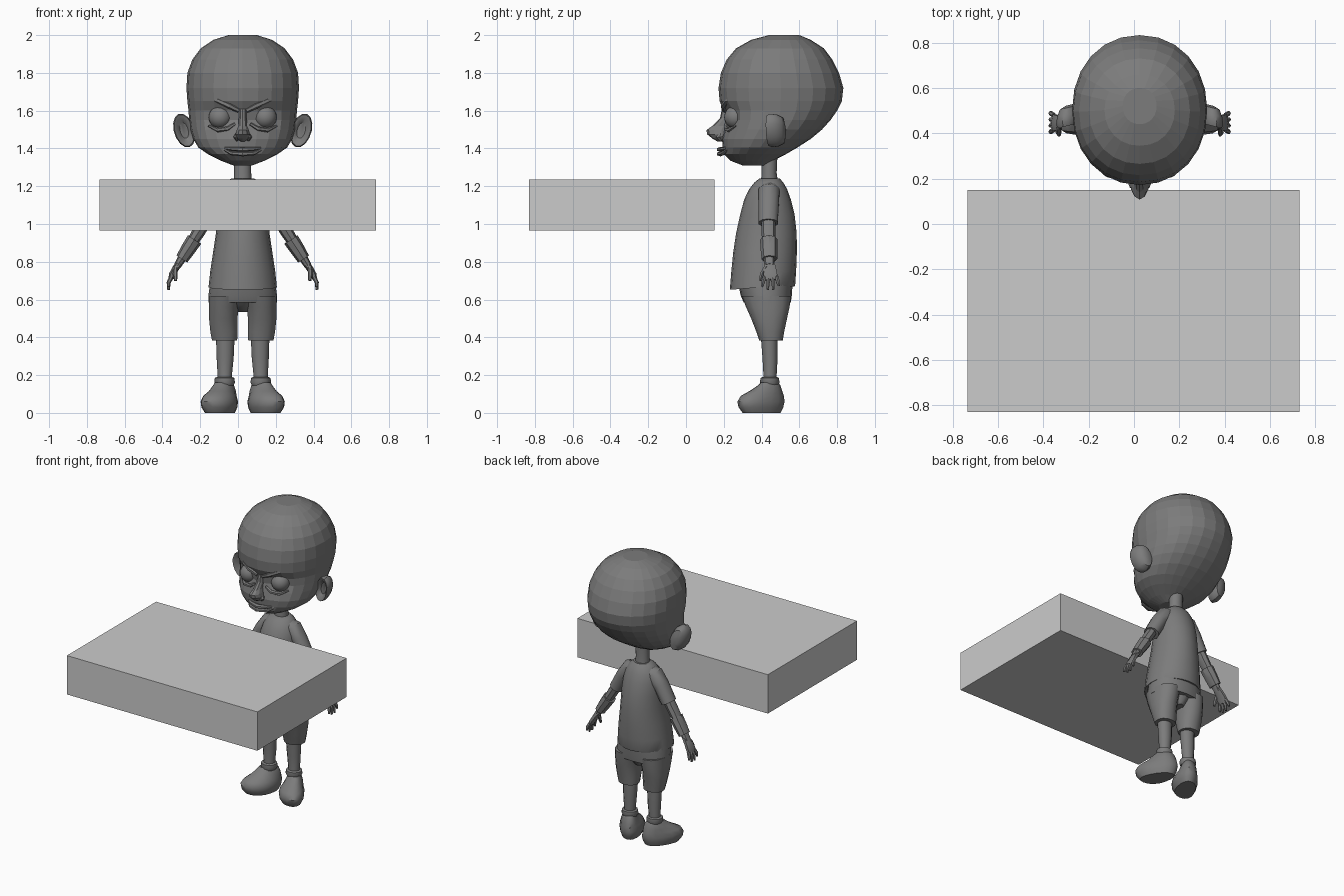
import bpy, bmesh, math
from mathutils import Vector

CX = 0.025  # the figure stands slightly off the centre line


def material(name, v):
    m = bpy.data.materials.new(name)
    m.diffuse_color = (v, v, v, 1)
    return m


BODY = material("dark grey", 0.2)
SLAB = material("light grey", 0.6)


def finish(name, bm, mirror=False, smooth=True, mat=BODY, x=CX):
    bmesh.ops.recalc_face_normals(bm, faces=bm.faces)
    me = bpy.data.meshes.new(name)
    bm.to_mesh(me)
    bm.free()
    ob = bpy.data.objects.new(name, me)
    bpy.context.collection.objects.link(ob)
    ob.location.x = x
    me.materials.append(mat)
    if smooth:
        bpy.ops.object.select_all(action='DESELECT')
        ob.select_set(True)
        bpy.context.view_layer.objects.active = ob
        bpy.ops.object.shade_smooth_by_angle(angle=math.radians(40))
    if mirror:
        ob.modifiers.new("Mirror", 'MIRROR')
    return ob


def skin(bm, rings):
    """Bridge rings of points and close both ends."""
    vs = [[bm.verts.new(p) for p in r] for r in rings]
    n = len(vs[0])
    for a, b in zip(vs, vs[1:]):
        for i in range(n):
            j = (i + 1) % n
            bm.faces.new((a[i], a[j], b[j], b[i]))
    bm.faces.new(vs[0][::-1])
    bm.faces.new(vs[-1])


def level(x, z, rx, y0, y1, n, power=1.0, slope=0.0):
    """Horizontal oval from y0 (front) to y1 (back)."""
    pts, cy, ry = [], (y0 + y1) / 2, (y1 - y0) / 2
    for i in range(n):
        a = 2 * math.pi * i / n
        c, s = math.sin(a), -math.cos(a)
        c, s = (math.copysign(abs(t) ** power, t) for t in (c, s))
        pts.append(Vector((x + rx * c, cy + ry * s, z + slope * s)))
    return pts


def loft(name, rows, n=16, power=1.0, **kw):
    bm = bmesh.new()
    skin(bm, [level(*r[:5], n, power, *r[5:]) for r in rows])
    return finish(name, bm, **kw)


def tube(bm, pts, n=8):
    """Tube through (x, y, z, side radius, depth radius)."""
    P = [Vector(p[:3]) for p in pts]
    rings = []
    for i, p in enumerate(pts):
        t = (P[min(i + 1, len(P) - 1)] - P[max(i - 1, 0)]).normalized()
        u = Vector((0, 1, 0)).cross(t).normalized()
        v = t.cross(u)
        rings.append([P[i] + u * p[3] * math.cos(2 * math.pi * k / n)
                      + v * p[4] * math.sin(2 * math.pi * k / n) for k in range(n)])
    skin(bm, rings)


def tubes(name, paths, n=8, **kw):
    bm = bmesh.new()
    for p in paths:
        tube(bm, p, n)
    return finish(name, bm, **kw)


# Slab in front of the figure
bm = bmesh.new()
bmesh.ops.create_cube(bm, size=1)
for v in bm.verts:
    v.co = (v.co.x * 1.465, v.co.y * 0.98 - 0.34, v.co.z * 0.27 + 1.1)
finish("slab", bm, smooth=False, mat=SLAB, x=-0.002)

# Head: faceted egg with sunken eye sockets, cheeks and a brow ridge
rows = [(1.31, .05, .30, .42), (1.335, .115, .235, .46), (1.37, .185, .20, .53),
        (1.405, .235, .195, .59), (1.45, .262, .19, .66), (1.50, .277, .20, .72),
        (1.55, .284, .205, .765), (1.60, .287, .20, .80), (1.65, .293, .178, .825),
        (1.72, .298, .172, .833), (1.80, .293, .185, .81), (1.87, .267, .215, .775),
        (1.93, .222, .265, .73), (1.975, .155, .345, .66), (2.0, .075, .44, .60)]
bm = bmesh.new()
rings = []
for z, rx, y0, y1 in rows:
    ring = level(0, z, rx, y0, y1, 24, 0.95)
    for p in ring:
        if p.y < 0.42:
            d = ((abs(p.x) - .115) / .05) ** 2 + ((p.z - 1.565) / .045) ** 2
            p.y += 0.035 * math.exp(-d)
    rings.append(ring)
skin(bm, rings)
finish("head", bm, smooth=False)

# Eyeballs
bm = bmesh.new()
bmesh.ops.create_uvsphere(bm, u_segments=20, v_segments=14, radius=0.06)
bmesh.ops.translate(bm, verts=bm.verts, vec=(0.12, 0.262, 1.565))
finish("eyeball", bm, mirror=True)

# Slanted brows, and lids below the eyes
tubes("brow", [[(.02, .205, 1.60, .012, .012), (.07, .20, 1.625, .016, .018),
                (.13, .218, 1.652, .014, .014), (.19, .262, 1.665, .006, .008)]],
      6, mirror=True, smooth=False)
tubes("lower_lid", [[(.04, .215, 1.53, .008, .01), (.08, .212, 1.505, .012, .014),
                     (.13, .228, 1.497, .012, .014), (.18, .268, 1.52, .006, .008)]],
      6, mirror=True, smooth=False)

# Nose with nostrils
loft("nose", [(0, 1.438, .012, .165, .21), (0, 1.452, .032, .14, .23),
              (0, 1.475, .04, .112, .23), (0, 1.497, .034, .108, .23),
              (0, 1.52, .024, .14, .23), (0, 1.56, .022, .18, .24),
              (0, 1.61, .02, .19, .24)], 10, smooth=False)
tubes("nostril", [[(.03, .19, 1.445, .008, .012), (.036, .178, 1.46, .014, .022),
                   (.028, .185, 1.48, .008, .014)]], 6, mirror=True, smooth=False)

# Lips: upturned at the corners
tubes("lips", [[(s * .115, .235, 1.405, .005, .008), (s * .06, .195, h, .01, .014),
                (0, .182, h - .003, .013, .022), (-s * .06, .195, h, .01, .014),
                (-s * .115, .235, 1.405, .005, .008)] for s, h in ((1, 1.398), (1, 1.374))],
      6, smooth=False)

# Ears: oval cups opening forwards, with a thick root behind
bm = bmesh.new()
rings = []
for w, h, y in ((.015, .03, .525), (.04, .07, .515), (.052, .086, .485), (.056, .09, .455),
                (.05, .084, .435), (.038, .066, .44), (.022, .042, .462)):
    ring = []
    for k in range(14):
        a = 2 * math.pi * k / 14
        px, pz = w * math.cos(a), h * math.sin(a)
        px += 0.2 * pz                       # lean outwards at the top
        ring.append(Vector((.31 + px, y - 0.25 * px, 1.495 + pz)))
    rings.append(ring)
skin(bm, rings)
finish("ear", bm, mirror=True)

# Neck
loft("neck", [(0, 1.20, .05, .395, .49), (0, 1.27, .045, .40, .48),
              (0, 1.38, .045, .40, .485)], 12)

# Shirt with a sloping hem and a neck band
loft("shirt", [(0, .668, .178, .235, .575, -.0), (0, .665, .181, .232, .578, .013),
               (0, .75, .172, .24, .583), (0, .85, .157, .25, .587),
               (0, .95, .142, .265, .586), (0, 1.05, .135, .287, .575),
               (0, 1.13, .128, .308, .555), (0, 1.185, .112, .335, .535),
               (0, 1.22, .088, .362, .515), (0, 1.242, .06, .39, .495)], 20)

# Sleeves, forearms and wrist bands
tubes("sleeve", [[(.045, .44, 1.20, .03, .045), (.095, .44, 1.175, .05, .058),
                  (.14, .438, 1.11, .05, .056), (.185, .436, 1.03, .048, .054),
                  (.198, .436, 1.005, .048, .054)]], 10, mirror=True)
tubes("forearm", [[(.17, .436, 1.06, .034, .038), (.235, .437, .955, .034, .038),
                   (.29, .44, .87, .027, .032), (.345, .442, .78, .02, .027)]],
      8, mirror=True)
tubes("wrist_band", [[(.255, .438, .918, .042, .046), (.29, .44, .865, .039, .045),
                      (.322, .442, .815, .034, .042)]], 8, mirror=True)

# Hands: palm, four fingers and a thumb
hand = [[(.33, .443, .80, .018, .026), (.355, .445, .765, .018, .036),
         (.375, .447, .73, .017, .042), (.383, .448, .705, .011, .038)]]
for i, tip in enumerate((.668, .652, .652, .672)):
    y = .416 + .021 * i
    out = (i - 1.5) * .006
    hand.append([(.378, y, .72, .011, .011), (.392, y + out, .69, .011, .0105),
                 (.393, y + out * 1.5, tip, .007, .007)])
hand.append([(.355, .425, .775, .012, .012), (.358, .402, .735, .013, .012),
             (.355, .393, .70, .008, .008)])
tubes("hand", hand, 6, mirror=True)

# Shorts: hips and two tapering legs
loft("shorts_hips", [(0, .585, .182, .305, .555), (0, .62, .182, .29, .56),
                     (0, .69, .172, .275, .565)], 20, 0.9)
loft("shorts_leg", [(.096, .382, .068, .388, .512), (.099, .43, .074, .372, .52),
                    (.103, .50, .077, .345, .535), (.100, .56, .080, .318, .548),
                    (.094, .62, .087, .295, .556)], 14, 0.9, mirror=True)
loft("shorts_crotch", [(0, .535, .035, .40, .50), (0, .57, .06, .35, .53),
                       (0, .60, .08, .32, .54)], 12)

# Lower legs and sock cuffs
loft("lower_leg", [(.095, .12, .038, .405, .478), (.095, .2, .038, .41, .48),
                   (.093, .29, .045, .405, .485), (.092, .42, .05, .395, .485)],
     12, mirror=True)
loft("sock_cuff", [(.095, .145, .046, .398, .488), (.095, .16, .054, .392, .495),
                   (.096, .185, .052, .394, .492), (.096, .19, .04, .405, .482)],
     12, mirror=True)

# Shoes: flat soles, rounded toes turned outwards
bm = bmesh.new()
rings = []
for z, w, y0, y1 in ((0, .066, .30, .50), (.03, .08, .278, .515), (.06, .083, .272, .522),
                     (.09, .074, .29, .518), (.115, .062, .335, .51),
                     (.145, .05, .38, .50), (.16, .042, .395, .49)):
    ring = level(0, z, w, y0, y1, 16, 0.85)
    for p in ring:
        wide = 1 + 0.25 * (0.42 - p.y) / 0.12 if z < .1 else 1
        p.x = .098 + p.x * max(.75, min(wide, 1.12)) + (0.45 - p.y) * 0.35
    rings.append(ring)
skin(bm, rings)
finish("shoe", bm, mirror=True)
